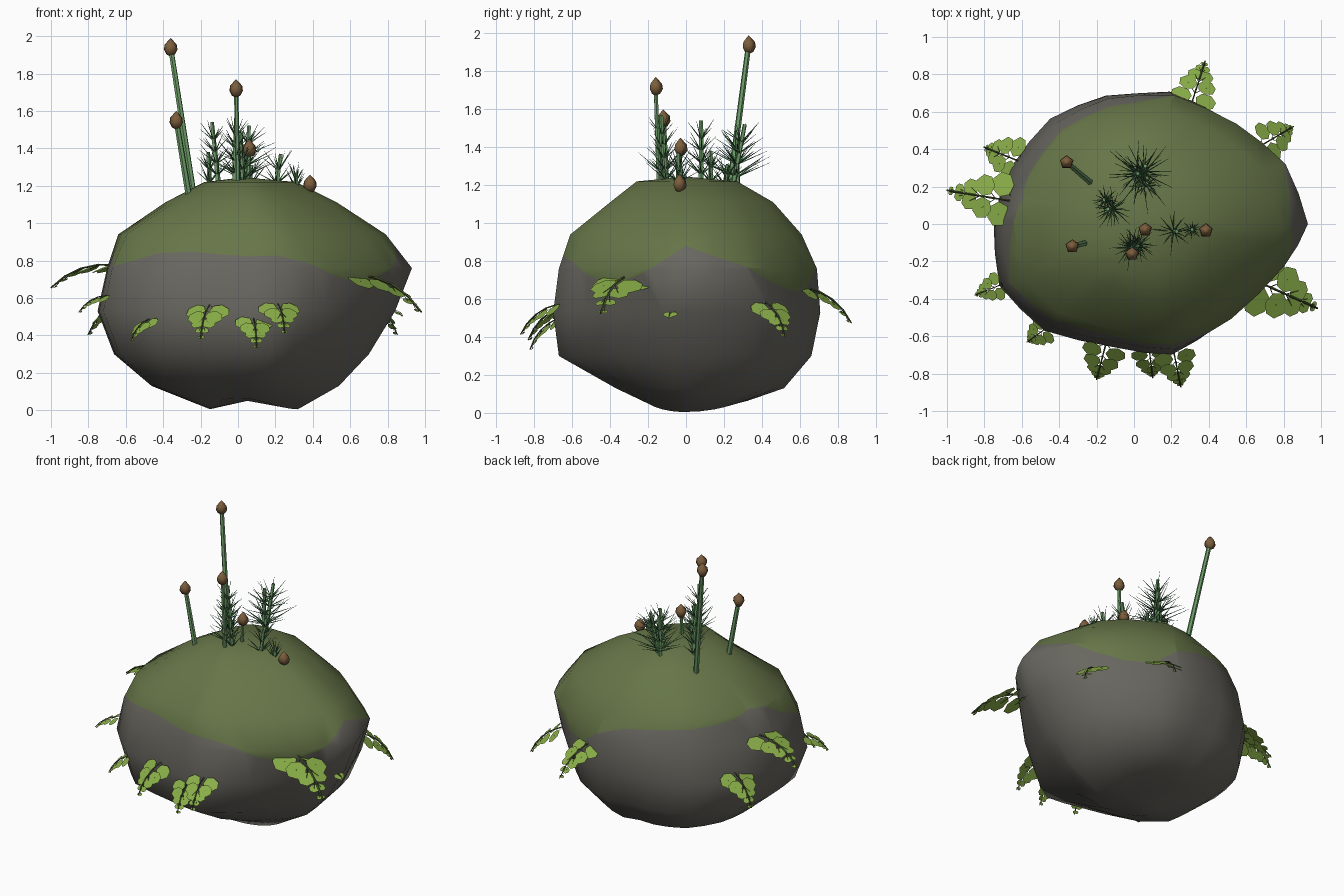
import bpy, bmesh, math, random
from mathutils import Vector

random.seed(4)
if "Cube" in bpy.data.objects:
    bpy.data.objects.remove(bpy.data.objects["Cube"])


def material(name, rgb):
    m = bpy.data.materials.new(name)
    m.use_nodes = True
    m.diffuse_color = (*rgb, 1)
    m.node_tree.nodes["Principled BSDF"].inputs["Base Color"].default_value = (*rgb, 1)
    return m


STONE = material("grey stone", (.14, .135, .116))
MOSS = material("moss green", (.135, .18, .065))
LEAF = material("bright leaf green", (.25, .42, .065))
RIB = material("dark leaf rib", (.07, .11, .03))
STEM = material("stem green", (.15, .33, .135))
NEEDLE = material("needle green", (.075, .21, .09))
BUD = material("bud brown", (.20, .11, .045))


def finish(bm, name, mats, smooth=False, recalc=True):
    if recalc:
        bmesh.ops.recalc_face_normals(bm, faces=bm.faces)
    for f in bm.faces:
        f.smooth = smooth
    me = bpy.data.meshes.new(name)
    bm.to_mesh(me)
    bm.free()
    for m in mats:
        me.materials.append(m)
    ob = bpy.data.objects.new(name, me)
    bpy.context.collection.objects.link(ob)


def loft(bm, rings, bottom, top):
    """Skin closed rings and fan both ends to a point."""
    rows = [[bm.verts.new(p) for p in r] for r in rings]
    n = len(rows[0])
    ends = bm.verts.new(bottom), bm.verts.new(top)
    for i in range(n):
        j = (i + 1) % n
        for a, b in zip(rows, rows[1:]):
            bm.faces.new((a[i], a[j], b[j], b[i]))
        bm.faces.new((ends[0], rows[0][j], rows[0][i]))
        bm.faces.new((ends[1], rows[-1][i], rows[-1][j]))


def rod(bm, a, b, r1, r2, sides=5, mat=0):
    """Tapered rod between two points."""
    a, b = Vector(a), Vector(b)
    d = b - a
    mtx = d.to_track_quat('Z', 'Y').to_matrix().to_4x4()
    mtx.translation = (a + b) / 2
    res = bmesh.ops.create_cone(bm, cap_ends=True, segments=sides, radius1=r1,
                                radius2=r2, depth=d.length, matrix=mtx)
    for f in {f for v in res["verts"] for f in v.link_faces}:
        f.material_index = mat


# Boulder: one plan outline scaled to the extents of each level
CORNERS = [(.93, 0), (.81, .33), (.55, .55), (.21, .71), (-.15, .69), (-.44, .56), (-.65, .30),
           (-.75, .02), (-.72, -.33), (-.48, -.57), (-.1, -.66), (.22, -.70), (.52, -.53), (.8, -.24)]
PLAN = []
for (x0, y0), (x1, y1) in zip(CORNERS, CORNERS[1:] + CORNERS[:1]):
    PLAN += [(x0, y0), ((x0 + x1) * .506, (y0 + y1) * .506)]
# Height, left, right, front and back extents, swell of the back and front-left corners
LEVELS = [(.03, .15, .32, .22, .32, 0, 0), (.13, .46, .54, .37, .49, .10, 0),
          (.30, .66, .70, .67, .63, .09, 0), (.53, .75, .84, .70, .70, .02, 0),
          (.76, .70, .93, .67, .69, 0, 0), (.94, .64, .79, .61, .61, 0, -.04),
          (1.11, .39, .53, .40, .46, 0, -.12), (1.22, .18, .31, .26, .27, 0, -.12)]


def level(z, left, right, front, back, swell_back, swell_front):
    ring = []
    for x, y in PLAN:
        swell = swell_back if y > 0 else swell_front if x < 0 else 0
        k = 1 + swell * abs(math.sin(2 * math.atan2(y, x)))
        ring.append((k * x / .93 * right if x > 0 else k * x / .75 * left,
                     k * y / .71 * back if y > 0 else k * y / .70 * front, z))
    return ring


# Lower edge of the moss: angle in degrees, height
EDGE = [(0, .88), (15, .80), (28, .74), (38, .65), (60, .64), (78, .82), (101, .86), (152, .90),
        (172, .97), (190, .84), (205, .77), (217, .80), (230, .84), (250, .85), (270, .82), (295, .83),
        (307, .76), (320, .70), (332, .67), (345, .74), (360, .88)]


def above_edge(p):
    a = math.degrees(math.atan2(p.y, p.x)) % 360
    for (a0, z0), (a1, z1) in zip(EDGE, EDGE[1:]):
        if a <= a1:
            return p.z - (z0 + (z1 - z0) * (a - a0) / (a1 - a0))


bm = bmesh.new()
rings = [level(*l) for l in LEVELS]
rings[0] = [(x, y, .035 - .03 * math.cos(2 * math.atan2(y, x))) for x, y, z in rings[0]]
loft(bm, rings, (.05, 0, .05), (.03, 0, 1.245))
cuts = []
for e in list(bm.edges):
    f0, f1 = (above_edge(v.co) for v in e.verts)
    if f0 * f1 < 0:
        cuts.append(bmesh.utils.edge_split(e, e.verts[0], f0 / (f0 - f1))[1])
bmesh.ops.connect_verts(bm, verts=cuts)
for f in bm.faces:
    f.material_index = int(sum(above_edge(v.co) for v in f.verts) > 0)
finish(bm, "mossy_boulder", (STONE, MOSS), smooth=True)

# Bud stalks: base, bud centre, stalk radius
STALKS = [((-.23, .22, 1.1), (-.36, .33, 1.94), .018), ((-.255, -.1, 1.1), (-.33, -.12, 1.55), .018),
          ((0, -.14, 1.15), (-.01, -.16, 1.72), .014), ((.05, -.03, 1.15), (.06, -.03, 1.4), .013),
          ((.33, -.03, 1.14), (.385, -.035, 1.21), .012)]
for k, (base, tip, r) in enumerate(STALKS):
    bm = bmesh.new()
    rod(bm, base, tip, r, r * .8, 6)
    finish(bm, f"bud_stalk_{k + 1}", (STEM,))
    bm = bmesh.new()
    c = Vector(tip)
    rings = [[c + Vector((r2 * math.cos(i * math.tau / 5 + .3), r2 * math.sin(i * math.tau / 5 + .3), z))
              for i in range(5)] for z, r2 in ((-.038, .024), (-.012, .038), (.014, .034), (.036, .014))]
    loft(bm, rings, c - Vector((0, 0, .05)), c + Vector((0, 0, .05)))
    finish(bm, f"bud_{k + 1}", (BUD,), smooth=True)

# Needle plants: foot x and y, tip x and y, top height, needle reach
PLANTS = [(-.10, .08, -.14, .08, 1.54, .12), (-.15, .13, -.16, .13, 1.38, .09),
          (.04, .24, .06, .31, 1.52, .19), (.01, .27, .02, .27, 1.49, .17),
          (-.02, -.12, -.01, -.13, 1.57, .12), (.03, -.10, .02, -.12, 1.42, .10),
          (.20, -.04, .23, -.04, 1.37, .12), (.06, .20, .07, .22, 1.31, .10),
          (.31, -.03, .31, -.03, 1.27, .06)]
for k, (x0, y0, x1, y1, top, reach) in enumerate(PLANTS):
    bm = bmesh.new()
    foot, tip = Vector((x0, y0, 1.16)), Vector((x1, y1, top))
    rod(bm, foot, tip, .015, .011)
    whorls = max(2, round((top - 1.2) / .085))
    for w in range(whorls):
        p = foot.lerp(tip, .25 + .65 * w / whorls)
        for i in range(8):
            a = (i + w * .5) * math.tau / 8 + random.uniform(-.15, .15)
            out = reach * random.uniform(.7, 1.1) * (1 - .55 * w / whorls)
            rod(bm, p, p + Vector((out * math.cos(a), out * math.sin(a), random.uniform(.06, .11))),
                .0045, .0008, 3, 1)
    finish(bm, f"needle_plant_{k + 1}", (STEM, NEEDLE))

# Hanging leaves: base, tip, width
LEAVES = [((.30, .62, .66), (.38, .87, .47), .22), ((.68, .42, .58), (.85, .52, .40), .20),
          ((.62, -.29, .72), (.98, -.45, .52), .32), ((-.64, .12, .77), (-1, .18, .65), .26),
          ((-.60, .33, .58), (-.80, .41, .40), .22), ((-.70, -.32, .61), (-.85, -.38, .52), .14),
          ((-.46, -.55, .49), (-.57, -.63, .37), .15), ((-.15, -.64, .56), (-.20, -.83, .38), .21),
          ((.08, -.66, .50), (.10, -.82, .33), .18), ((.21, -.67, .57), (.25, -.87, .41), .20),
          ((.84, -.08, .53), (.88, -.09, .50), .07)]
# Leaflet pairs: place along the leaf, spread, size
LEAFLETS = [(.12, .33, .24), (.37, .25, .21), (.59, .15, .17), (.78, .08, .10), (.93, .04, .05)]
for k, (base, tip, width) in enumerate(LEAVES):
    bm = bmesh.new()
    base, tip = Vector(base), Vector(tip)
    axis = tip - base
    along = axis.normalized()
    side = along.cross(Vector((0, 0, 1))).normalized()
    up = side.cross(along)

    def spine(t):
        return base + axis * t + up * (.5 * t * (1 - t) * axis.length)

    # Paired rounded leaflets shrinking towards the tip
    for t, spread, size in LEAFLETS:
        for s in (-1, 1):
            d = (side * s + along * .35).normalized()
            e = up.cross(d)
            c = spine(t) + d * spread * width - up * .04 * width
            turns = [i * math.tau / 7 for i in range(7)]
            bm.faces.new([bm.verts.new(c + width * size * ((d * 1.1 - up * .15) * math.cos(a)
                                                           + e * math.sin(a))) for a in turns])
            rod(bm, spine(t - .12), c, .010 * width, .004 * width, 3, 1)
    # Central rib
    for i in range(4):
        rod(bm, spine(i / 4) + up * .004, spine((i + 1) / 4) + up * .004, .022 * width, .016 * width, 4, 1)
    finish(bm, f"hanging_leaf_{k + 1}", (LEAF, RIB), recalc=False)
